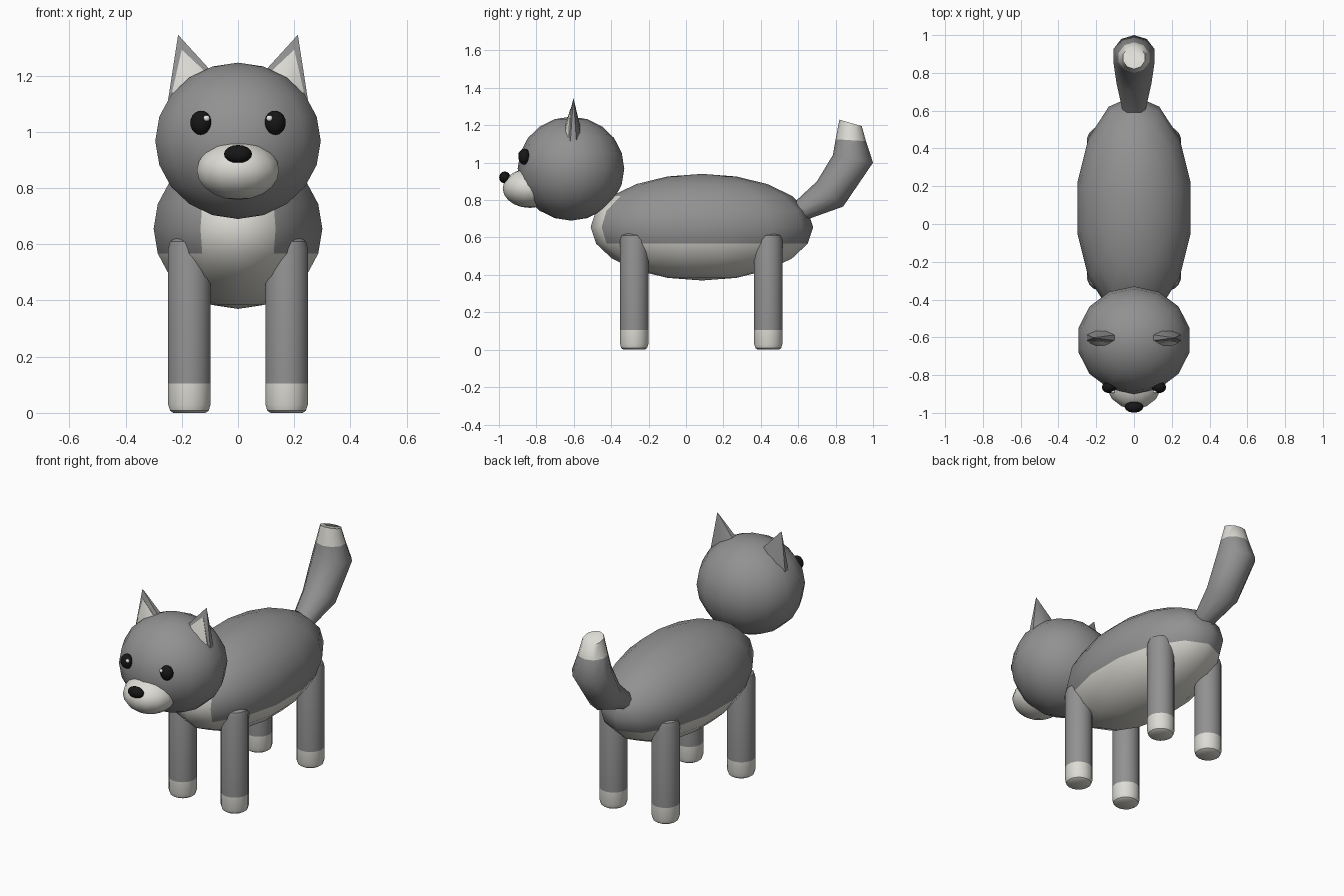
import bpy, bmesh, math
from mathutils import Vector

cube = bpy.data.objects.get("Cube")
if cube:
    bpy.data.objects.remove(cube, do_unlink=True)


def material(name, color):
    m = bpy.data.materials.new(name)
    m.use_nodes = True
    m.diffuse_color = (*color, 1)
    bsdf = next(n for n in m.node_tree.nodes if n.type == 'BSDF_PRINCIPLED')
    bsdf.inputs["Base Color"].default_value = (*color, 1)
    return m


GREY = material("grey fur", (0.29, 0.285, 0.285))
WHITE = material("pale fur", (0.72, 0.71, 0.66))
BLACK = material("black", (0.008, 0.008, 0.008))
GLINT = material("eye glint", (0.8, 0.8, 0.8))


def finish(bm, name, mats, rule=None, sharp=None):
    """Turn a bmesh into a shaded object, with faces coloured by a rule on their centre."""
    bmesh.ops.recalc_face_normals(bm, faces=bm.faces)
    if rule:
        for f in bm.faces:
            f.material_index = int(rule(f.calc_center_median()))
    me = bpy.data.meshes.new(name)
    bm.to_mesh(me)
    bm.free()
    for m in mats:
        me.materials.append(m)
    me.shade_smooth()
    if sharp:
        me.set_sharp_from_angle(angle=math.radians(sharp))
    ob = bpy.data.objects.new(name, me)
    bpy.context.collection.objects.link(ob)
    return ob


def ellipsoid(name, center, radii, mats, rule=None, seg=14, rings=10):
    bm = bmesh.new()
    bmesh.ops.create_uvsphere(bm, u_segments=seg, v_segments=rings, radius=1)
    for v in bm.verts:
        v.co = Vector(center) + v.co * Vector(radii)
    return finish(bm, name, mats, rule)


def loft(name, rings, sides, mats, rule=None, sharp=35):
    """Skin through rings given as (centre, half-axis u, half-axis v)."""
    bm = bmesh.new()
    loops = []
    for c, u, v in rings:
        angles = [math.tau * (i + 0.5) / sides for i in range(sides)]
        loops.append([bm.verts.new(Vector(c) + Vector(u) * math.cos(a) + Vector(v) * math.sin(a))
                      for a in angles])
    for a, b in zip(loops, loops[1:]):
        for i in range(sides):
            j = (i + 1) % sides
            bm.faces.new((a[i], a[j], b[j], b[i]))
    bm.faces.new(loops[0])
    bm.faces.new(loops[-1])
    bmesh.ops.remove_doubles(bm, verts=bm.verts, dist=0.0005)
    return finish(bm, name, mats, rule, sharp)


# Body with pale belly and chest
def pale_body(c):
    chest = c.y < -0.3 and abs(c.x) < 0.12 and c.z < 0.82
    return c.z < 0.567 or chest


ellipsoid("body", (0, 0.085, 0.655), (0.308, 0.595, 0.285), [GREY, WHITE], pale_body)

# Head, muzzle and nose
ellipsoid("head", (0, -0.615, 0.968), (0.302, 0.285, 0.278), [GREY])
ellipsoid("muzzle", (0, -0.835, 0.863), (0.15, 0.145, 0.105), [WHITE])
ellipsoid("nose", (0, -0.969, 0.921), (0.05, 0.03, 0.032), [BLACK], seg=12, rings=8)

for side, s in (("left", 1), ("right", -1)):
    # Eyes with a small glint
    ellipsoid(side + "_eye", (s * 0.132, -0.864, 1.032), (0.038, 0.032, 0.043), [BLACK],
              seg=12, rings=10)
    ellipsoid(side + "_eye_glint", (s * 0.112, -0.888, 1.048), (0.012, 0.009, 0.011), [GLINT],
              seg=8, rings=6)

    # Ears: a flattened cone with a pale cone set into its front
    across = Vector((s * 0.083, 0, -0.055))
    tip = Vector((s * 0.213, -0.602, 1.345))
    loft(side + "_ear", [((s * 0.172, -0.602, 1.165), across, (0, 0.042, 0)),
                         (tip, across * 0.001, (0, 0.0001, 0))], 8, [GREY], sharp=30)
    loft(side + "_inner_ear", [((s * 0.175, -0.615, 1.168), across * 0.82, (0, 0.036, 0)),
                               ((s * 0.2, -0.618, 1.292), across * 0.001, (0, 0.0001, 0))],
         8, [WHITE], sharp=30)

    # Legs with pale paws
    for end, y in (("front", -0.277), ("back", 0.44)):
        profile = [(0.0, 0.058), (0.008, 0.07), (0.03, 0.077), (0.105, 0.077),
                   (0.585, 0.077), (0.61, 0.07), (0.62, 0.055)]
        loft(f"{end}_{side}_leg",
             [((s * 0.173, y, z), (r, 0, 0), (0, r, 0)) for z, r in profile],
             16, [GREY, WHITE], lambda c: 0 <= c.z < 0.105)

# Tail with a pale tip: each ring is (upper point, lower point, half width) in the side plane
tail = [((0.56, 0.77), (0.63, 0.69), 0.06),
        ((0.70, 0.90), (0.84, 0.765), 0.098),
        ((0.785, 1.04), (1.0, 1.0), 0.115),
        ((0.80, 1.125), (0.962, 1.115), 0.085),
        ((0.82, 1.23), (0.94, 1.195), 0.06)]
rings = []
for (y0, z0), (y1, z1), w in tail:
    half = Vector((0, y1 - y0, z1 - z0)) / 2
    rings.append(((0, (y0 + y1) / 2, (z0 + z1) / 2), (w, 0, 0), half))
loft("tail", rings, 10, [GREY, WHITE], lambda c: c.z > 1.125, sharp=60)
